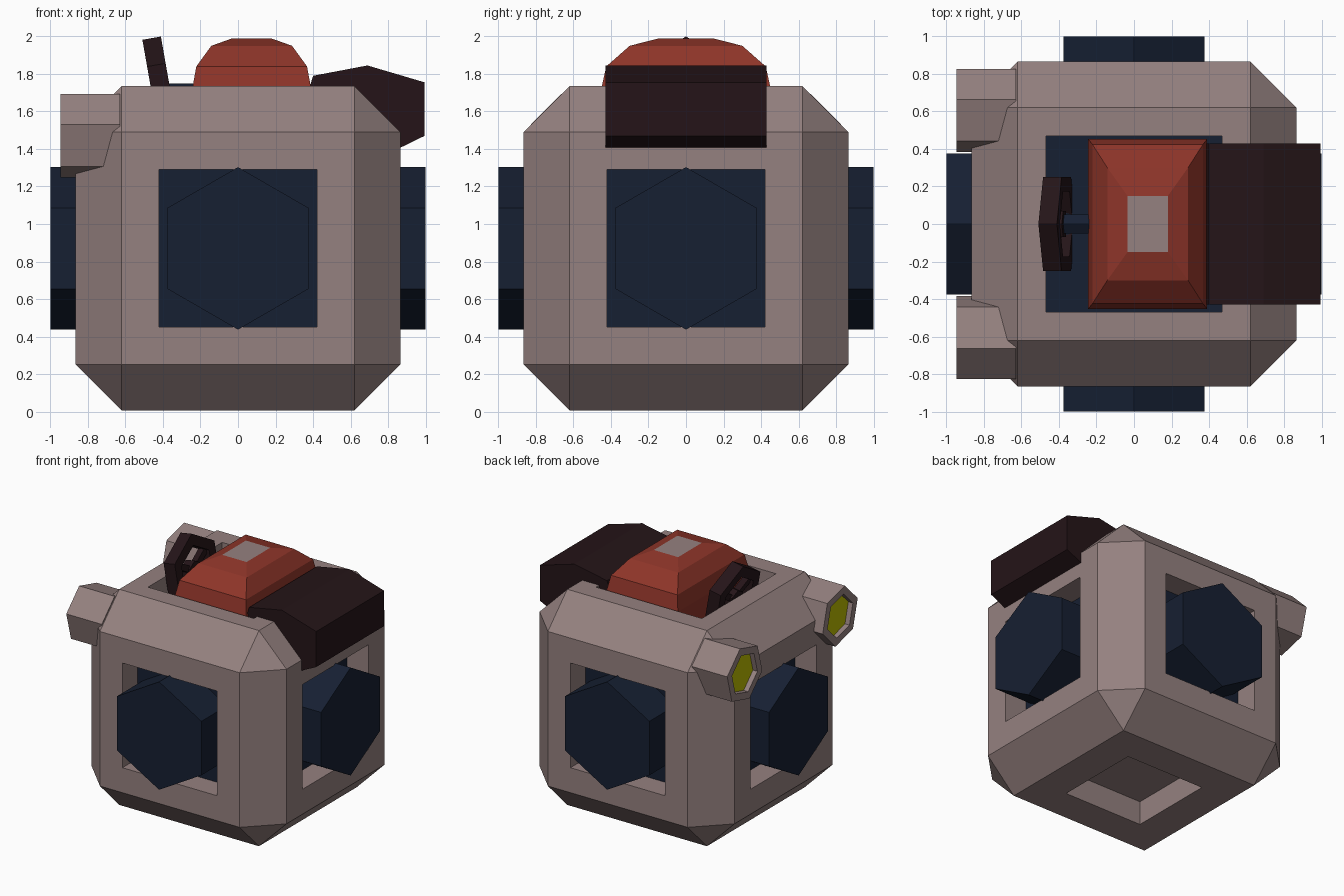
import bpy, bmesh
from math import pi, cos, sin, radians
from mathutils import Matrix, Vector

if "Cube" in bpy.data.objects:
    bpy.data.objects.remove(bpy.data.objects["Cube"])


def material(name, rgb):
    m = bpy.data.materials.new(name)
    m.diffuse_color = (*rgb, 1)
    m.use_nodes = True
    m.node_tree.nodes["Principled BSDF"].inputs["Base Color"].default_value = m.diffuse_color
    return m


GREY = material("warm_grey", (0.30, 0.22, 0.215))
NAVY = material("navy", (0.008, 0.014, 0.032))
RED = material("red", (0.27, 0.035, 0.022))
DARK = material("dark_brown", (0.018, 0.007, 0.009))
YELLOW = material("yellow", (0.5, 0.5, 0.0))


def finish(name, bm, *mats):
    bmesh.ops.recalc_face_normals(bm, faces=bm.faces)
    me = bpy.data.meshes.new(name)
    bm.to_mesh(me)
    bm.free()
    for m in mats:
        me.materials.append(m)
    ob = bpy.data.objects.new(name, me)
    bpy.context.collection.objects.link(ob)
    return ob


def loft(bm, rings):
    """Bridge point rings and cap both ends; returns the last cap."""
    vs = [[bm.verts.new(p) for p in r] for r in rings]
    n = len(vs[0])
    for a, b in zip(vs, vs[1:]):
        for i in range(n):
            bm.faces.new((a[i], a[(i + 1) % n], b[(i + 1) % n], b[i]))
    bm.faces.new(vs[0])
    return bm.faces.new(vs[-1])


def hexagon(x, r, start=pi / 2):
    """Hexagon in the YZ plane at the given x."""
    return [Vector((x, r * cos(start + i * pi / 3), r * sin(start + i * pi / 3))) for i in range(6)]


def sink(bm, face, inset, depth):
    """Cut a straight-walled recess into a face; returns its floor."""
    bmesh.ops.inset_individual(bm, faces=[face], thickness=inset, use_even_offset=True)
    move = face.normal * -depth
    floor = bmesh.ops.extrude_discrete_faces(bm, faces=[face])["faces"][0]
    bmesh.ops.translate(bm, verts=floor.verts, vec=move)
    return floor


# Body: chamfered cube with a square recess in every side
bm = bmesh.new()
bmesh.ops.create_cube(bm, size=1.73, matrix=Matrix.Translation((0, 0, 0.87)))
bmesh.ops.bevel(bm, geom=bm.edges[:], offset=0.245, offset_type='OFFSET', segments=1,
                profile=0.5, affect='EDGES')
bm.normal_update()
for f in [f for f in bm.faces if max(abs(c) for c in f.normal) > 0.99]:
    nz = round(f.normal.z)
    floor = sink(bm, f, {0: 0.20, 1: 0.15, -1: 0.27}[nz], 0.19)
    floor.material_index = 0 if nz < 0 else 1
finish("body", bm, GREY, NAVY)

# Four hexagonal wheels, one per side
for i, side in enumerate(("right", "back", "left", "front")):
    bm = bmesh.new()
    loft(bm, [hexagon(0.66, 0.433), hexagon(1.0, 0.433)])
    bm.transform(Matrix.Translation((0, 0, 0.87)) @ Matrix.Rotation(i * pi / 2, 4, 'Z'))
    finish("wheel_" + side, bm, NAVY)

# Headlights: tilted hexagonal housings with a sunken yellow lens
for side, s in (("left", 1), ("right", -1)):
    bm = bmesh.new()
    face = loft(bm, [hexagon(-0.63, 0.23, radians(15)), hexagon(-0.945, 0.23, radians(15))])
    bmesh.ops.recalc_face_normals(bm, faces=bm.faces)
    bm.normal_update()
    sink(bm, face, 0.055, 0.04).material_index = 1
    bm.transform(Matrix.Diagonal((1, s, 1, 1)) @ Matrix.Translation((0, 0.605, 1.47)))
    finish("headlight_" + side, bm, GREY, YELLOW)

# Red faceted cabin with a pale roof panel
bm = bmesh.new()
rings = [(0.317, 0.452, 1.54), (0.317, 0.452, 1.72), (0.295, 0.425, 1.84),
         (0.215, 0.30, 1.95), (0.108, 0.15, 1.988)]
roof = loft(bm, [[(0.073 + sx * x, sy * y, z) for sx, sy in ((-1, -1), (1, -1), (1, 1), (-1, 1))]
                 for x, y, z in rings])
roof.material_index = 1
finish("cabin", bm, RED, GREY)

# Dark rear pack: profile drawn in XZ, extruded across Y
pack = [(0.385, 1.62), (0.385, 1.74), (0.40, 1.79), (0.69, 1.845), (0.995, 1.755),
        (0.995, 1.47), (0.80, 1.375)]
bm = bmesh.new()
loft(bm, [[(x, y, z) for x, z in pack] for y in (-0.43, 0.43)])
finish("rear_pack", bm, DARK)

# Steering wheel: tilted hexagonal rim, hub and three spokes
tilt = Matrix.Translation((-0.41, 0, 1.705)) @ Matrix.Rotation(radians(-10), 4, 'Y')
bm = bmesh.new()
loops = [[bm.verts.new(p) for p in hexagon(x, r)]
         for x, r in ((-0.05, 0.29), (0.05, 0.29), (0.05, 0.20), (-0.05, 0.20))]
for a, b in zip(loops, loops[1:] + loops[:1]):
    for i in range(6):
        bm.faces.new((a[i], a[(i + 1) % 6], b[(i + 1) % 6], b[i]))
loft(bm, [hexagon(-0.04, 0.08), hexagon(0.04, 0.08)])
for k in range(3):
    spoke = Matrix.Rotation(k * 2 * pi / 3, 4, 'X') @ Matrix.Translation((0, 0, -0.13))
    bmesh.ops.create_cube(bm, size=1, matrix=spoke @ Matrix.Diagonal((0.05, 0.05, 0.16, 1)))
bm.transform(tilt)
finish("steering_wheel", bm, DARK)

# Steering column running back to the cabin
bm = bmesh.new()
loft(bm, [hexagon(0.0, 0.06), hexagon(0.25, 0.06)])
bm.transform(Matrix.Translation((-0.41, 0, 1.69)))
finish("steering_column", bm, NAVY)
